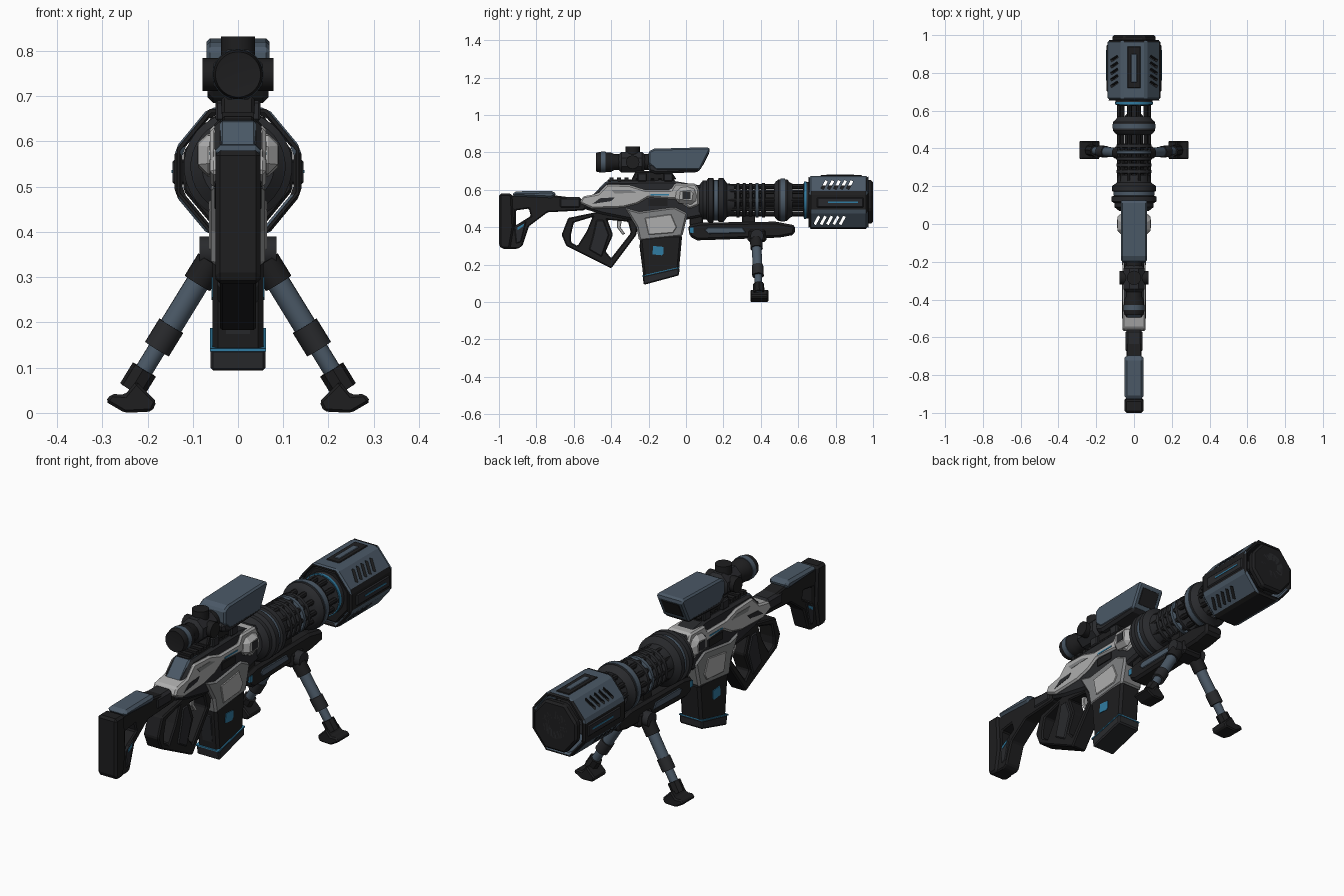
import bpy
import bmesh
import math
from mathutils import Vector, Matrix
from mathutils.geometry import tessellate_polygon

default_cube = bpy.data.objects.get("Cube")
if default_cube:
    bpy.data.objects.remove(default_cube, do_unlink=True)


def material(name, red, green, blue):
    mat = bpy.data.materials.new(name)
    mat.use_nodes = True
    colour = (red, green, blue, 1)
    mat.diffuse_color = colour
    mat.node_tree.nodes["Principled BSDF"].inputs["Base Color"].default_value = colour
    return mat


BLACK = material("black polymer", .013, .013, .014)
CHARCOAL = material("charcoal metal", .022, .023, .026)
SLATE = material("slate blue paint", .07, .1, .135)
LIGHT = material("light grey paint", .42, .42, .42)
MID = material("mid grey paint", .22, .225, .23)
BLUE = material("bright blue accent", .03, .2, .36)


def finish(name, mesh, mat, bevel=0, smooth=False):
    """Clean the normals, link the object and add the edge chamfer."""
    bm = bmesh.new()
    bm.from_mesh(mesh)
    bmesh.ops.recalc_face_normals(bm, faces=bm.faces)
    bm.to_mesh(mesh)
    bm.free()
    mesh.materials.append(mat)
    if smooth:
        mesh.shade_smooth()
        mesh.set_sharp_from_angle(angle=math.radians(35))
    obj = bpy.data.objects.new(name, mesh)
    bpy.context.scene.collection.objects.link(obj)
    if bevel:
        mod = obj.modifiers.new("chamfer", "BEVEL")
        mod.width, mod.segments, mod.limit_method = bevel, 1, "ANGLE"
    return obj


def prism(name, outline, half, mat, holes=(), bevel=.006, axis="x", centre=0):
    """Extrude an outline, with optional holes, along x or y."""
    loops = [outline, *holes]
    flat = [p for loop in loops for p in loop]
    count = len(flat)
    place = (lambda d, p: (d, *p)) if axis == "x" else (lambda d, p: (p[0], d, p[1]))
    verts = [place(centre + side * half, p) for side in (-1, 1) for p in flat]
    if holes:
        caps = tessellate_polygon([[Vector((*p, 0)) for p in loop] for loop in loops])
    else:
        caps = [tuple(range(count))]
    faces = [tuple(i + shift for i in cap) for shift in (0, count) for cap in caps]
    start = 0
    for loop in loops:
        for i in range(len(loop)):
            a, b = start + i, start + (i + 1) % len(loop)
            faces.append((a, b, b + count, a + count))
        start += len(loop)
    mesh = bpy.data.meshes.new(name)
    mesh.from_pydata(verts, [], faces)
    return finish(name, mesh, mat, bevel)


def box(name, y_range, z_range, half, mat, bevel=.005, x=0):
    (y0, y1), (z0, z1) = y_range, z_range
    return prism(name, [(y0, z0), (y1, z0), (y1, z1), (y0, z1)], half, mat, (), bevel, "x", x)


def lathe(name, profile, mat, z, sides=32):
    """Turn a (y, radius) profile around an axis parallel to y."""
    verts, faces = [], []
    for y, r in profile:
        for i in range(sides):
            a = math.tau * (i + .5) / sides
            verts.append((r * math.cos(a), y, z + r * math.sin(a)))
    for k in range(len(profile) - 1):
        for i in range(sides):
            j, base = (i + 1) % sides, k * sides
            faces.append((base + i, base + j, base + j + sides, base + i + sides))
    last = len(verts) - sides
    faces += [tuple(range(sides)), tuple(range(last, last + sides))]
    mesh = bpy.data.meshes.new(name)
    mesh.from_pydata(verts, [], faces)
    return finish(name, mesh, mat, 0, True)


def rod(name, start, end, radius, mat, sides=16):
    start, end = Vector(start), Vector(end)
    axis = end - start
    matrix = Matrix.Translation((start + end) / 2) @ axis.to_track_quat("Z", "Y").to_matrix().to_4x4()
    bm = bmesh.new()
    bmesh.ops.create_cone(bm, cap_ends=True, segments=sides, radius1=radius,
                          radius2=radius, depth=axis.length, matrix=matrix)
    mesh = bpy.data.meshes.new(name)
    bm.to_mesh(mesh)
    bm.free()
    return finish(name, mesh, mat, 0, True)


# Stock: skeleton frame, cheek rest and butt pad
prism("stock_frame", [(-.97, .57), (-.7, .57), (-.58, .555), (-.5, .52), (-.55, .49), (-.74, .48),
                      (-.84, .405), (-.875, .3), (-.9, .285), (-.97, .285)], .04, BLACK,
      [[(-.91, .49), (-.84, .5), (-.83, .46), (-.91, .41)]])
prism("stock_butt_pad", [(-1, .58), (-.93, .58), (-.92, .4), (-.94, .285), (-.985, .285), (-1, .3)],
      .05, BLACK, bevel=.015)
prism("stock_cheek_rest", [(-.93, .565), (-.92, .592), (-.71, .595), (-.69, .57), (-.72, .555)],
      .05, SLATE, bevel=.012)
prism("stock_side_brace", [(-.92, .4), (-.85, .44), (-.88, .32), (-.91, .31)], .044, CHARCOAL)
prism("stock_blue_trim", [(-.9, .4), (-.865, .42), (-.87, .405), (-.9, .385)], .046, BLUE, bevel=0)
box("buffer_tube_cover", (-.68, -.56), (.5, .562), .045, CHARCOAL, .012)

# Receiver: dark core under light shells
prism("receiver_core", [(-.55, .5), (-.5, .57), (-.42, .645), (-.08, .65), (.1, .62), (.1, .46),
                        (0, .44), (-.3, .44), (-.45, .47)], .052, CHARCOAL, bevel=.012)
prism("receiver_upper_shell", [(-.57, .53), (-.55, .565), (-.47, .58), (-.42, .63), (-.3, .625),
                               (-.22, .6), (-.08, .6), (-.06, .635), (.05, .635), (.07, .6),
                               (.07, .52), (.02, .5), (-.06, .55), (-.2, .56), (-.26, .525),
                               (-.34, .505), (-.5, .5)], .062, LIGHT, bevel=.008)
prism("receiver_front_flare", [(-.06, .53), (-.05, .61), (.03, .62), (.06, .59), (.05, .52)],
      .088, LIGHT, bevel=.022)
box("flare_vent", (-.02, .025), (.55, .59), .0895, CHARCOAL, 0)
prism("magazine_well", [(-.33, .507), (-.25, .485), (-.06, .51), (.01, .475), (-.02, .35),
                        (-.25, .325), (-.265, .4)], .06, MID, bevel=.01)
prism("magazine_well_panel", [(-.22, .45), (-.08, .47), (-.05, .4), (-.07, .37), (-.2, .36)],
      .064, LIGHT, bevel=.003)
prism("shell_rear_slot", [(-.5, .525), (-.4, .54), (-.38, .56), (-.46, .555)], .0635, CHARCOAL, bevel=0)
prism("shell_slate_inlay", [(-.4, .6), (-.3, .6), (-.26, .585), (-.38, .58)], .0635, MID, bevel=0)
box("ejection_window", (-.2, -.1), (.515, .55), .056, BLACK, 0)
box("receiver_blue_trim", (-.19, -.09), (.57, .577), .0635, BLUE, 0)
box("top_rail", (-.42, -.06), (.64, .655), .035, BLACK)
for k in range(9):
    y = -.41 + k * .04
    box("rail_tooth", (y, y + .022), (.65, .665), .035, BLACK, 0)
prism("rear_hump", [(-.5, .57), (-.43, .645), (-.36, .65), (-.36, .6)], .04, SLATE)

# Grip, trigger and magazine
prism("grip_loop", [(-.63, .45), (-.46, .485), (-.25, .49), (-.265, .36), (-.4, .18), (-.64, .3),
                    (-.665, .36)], .04, BLACK,
      [[(-.615, .36), (-.6, .425), (-.5, .455), (-.53, .38), (-.58, .3), (-.615, .32)],
       [(-.42, .44), (-.31, .43), (-.295, .37), (-.4, .235), (-.43, .27), (-.39, .36)]])
prism("grip_inner_panel", [(-.48, .44), (-.44, .44), (-.41, .36), (-.45, .24), (-.52, .28), (-.5, .35)],
      .045, CHARCOAL)
prism("trigger", [(-.37, .45), (-.34, .45), (-.35, .4), (-.325, .365), (-.34, .36), (-.37, .4)],
      .012, LIGHT, bevel=.003)
prism("magazine", [(-.25, .36), (-.02, .36), (-.04, .145), (-.225, .095)], .056, BLACK, bevel=.012)
prism("magazine_base", [(-.232, .14), (-.035, .185), (-.037, .143), (-.226, .092)], .061, CHARCOAL)
prism("magazine_base_trim", [(-.235, .142), (-.035, .188), (-.035, .182), (-.235, .136)], .0615, BLUE, bevel=0)
prism("magazine_window", [(-.18, .255), (-.175, .3), (-.12, .295), (-.12, .26), (-.13, .25)],
      .059, BLUE, bevel=0)
prism("magazine_rear_ridge", [(-.25, .31), (-.235, .31), (-.217, .17), (-.232, .17)], .03, CHARCOAL, bevel=.004)

# Barrel: core, stepped collars, rods and rings
AXIS = .545
lathe("barrel_core", [(0, .05), (.4, .05), (.4, .038), (.66, .038), (.66, .08), (.97, .08)], BLACK, AXIS)
lathe("rear_collar", [(.07, .08), (.09, .105), (.11, .105), (.12, .12), (.145, .12), (.15, .105),
                      (.17, .105), (.175, .118), (.2, .118), (.22, .09), (.26, .085)], CHARCOAL, AXIS)
lathe("rear_collar_band", [(.15, .108), (.172, .108)], SLATE, AXIS)
for k in range(5):
    y = .265 + k * .034
    lathe("barrel_rib", [(y, .075), (y + .005, .092), (y + .02, .092), (y + .026, .075)],
          SLATE if k == 3 else CHARCOAL, AXIS)
lathe("front_collar", [(.47, .085), (.48, .1), (.495, .112), (.54, .112), (.555, .095), (.57, .088)],
      CHARCOAL, AXIS)
lathe("front_collar_band", [(.505, .115), (.53, .115)], SLATE, AXIS)
lathe("shroud_root", [(.625, .07), (.63, .095), (.67, .1)], CHARCOAL, AXIS)
lathe("blue_ring", [(.632, .1), (.645, .1)], BLUE, AXIS)
for k in range(10):
    a = math.tau * k / 10
    x, z = .077 * math.cos(a), AXIS + .077 * math.sin(a)
    rod("barrel_rod", (x, .2, z), (x, .65, z), .013, BLACK, 8)


# Muzzle shroud: hollow octagon with slanted vents cut through
def octagon(scale):
    half = [(.14, .483), (.14, .585), (.065, .675), (-.065, .675)]
    points = half + [(-x, 1.07 - z - .003) for x, z in half]
    return [(x * scale, AXIS + (z - AXIS) * scale) for x, z in points]


shroud = prism("muzzle_shroud", octagon(1), .16, SLATE, [octagon(.88)], .012, "y", .815)
shroud.data.materials.append(BLACK)
for face in shroud.data.polygons:
    if abs(face.normal.x) > .9 or abs(face.normal.y) > .9 or face.normal.z < -.9:
        face.material_index = 1
bm = bmesh.new()
for height, first in ((.627, .74), (.437, .7)):
    for k in range(5):
        matrix = (Matrix.Translation((0, first + k * .034, height)) @ Matrix.Rotation(-.5, 4, "X")
                  @ Matrix.Diagonal((.5, .015, .05, 1)))
        bmesh.ops.create_cube(bm, size=1, matrix=matrix)
mesh = bpy.data.meshes.new("vent_cutter")
bm.to_mesh(mesh)
bm.free()
cutter = finish("vent_cutter", mesh, BLACK)
cutter.hide_render = True
cut = shroud.modifiers.new("vents", "BOOLEAN")
cut.operation, cut.solver, cut.object = "DIFFERENCE", "EXACT", cutter
graph = bpy.context.evaluated_depsgraph_get()
shroud_mesh = bpy.data.meshes.new_from_object(shroud.evaluated_get(graph))
shroud.modifiers.clear()
shroud.data = shroud_mesh
bpy.data.objects.remove(cutter, do_unlink=True)
prism("muzzle_cap", octagon(.82), .02, BLACK, bevel=.01, axis="y", centre=.98)
prism("shroud_back_plate", octagon(.86), .01, BLACK, axis="y", centre=.675)
lathe("muzzle_bore", [(.99, .07), (1, .065), (1, .03), (.985, .02)], CHARCOAL, AXIS)
box("shroud_side_bar", (.7, .95), (.505, .56), .145, CHARCOAL)
box("shroud_blue_line", (.76, .92), (.53, .537), .147, BLUE, 0)
box("shroud_top_panel", (.72, .94), (.66, .679), .035, BLACK, .003)
box("shroud_top_strip", (.75, .9), (.67, .682), .015, SLATE, .002)

# Underside rail and bipod
prism("under_rail", [(.01, .41), (.02, .35), (.06, .33), (.5, .345), (.58, .36), (.585, .41),
                     (.48, .43), (.08, .425)], .048, BLACK, bevel=.012)
prism("under_rail_side", [(.1, .385), (.12, .4), (.3, .4), (.32, .37), (.12, .365)], .052, SLATE, bevel=.003)
box("under_rail_blue_tip", (.02, .04), (.37, .4), .05, BLUE, 0)
for y in (.02, .3):
    box("rail_mount", (y, y + .07), (.41, .48), .03, BLACK)
rod("bipod_hinge", (-.085, .38, .355), (.085, .38, .355), .035, CHARCOAL)
box("bipod_bracket", (.33, .43), (.32, .39), .055, BLACK, .012)
for side in (-1, 1):
    top, foot = Vector((side * .06, .375, .335)), Vector((side * .235, .39, .05))

    def along(t):
        return top.lerp(foot, t)

    rod("bipod_upper_leg", along(0), along(.6), .026, SLATE)
    rod("bipod_shoulder", along(0), along(.17), .033, BLACK)
    rod("bipod_collar", along(.5), along(.68), .031, CHARCOAL)
    rod("bipod_lower_leg", along(.6), along(1), .02, SLATE)
    rod("bipod_ankle", along(.84), along(1), .03, BLACK, 8)
    sole = [(.18, .025), (.19, .003), (.25, 0), (.293, .025), (.28, .042), (.25, .04),
            (.225, .07), (.2, .045)]
    prism("bipod_foot", [(side * x, z) for x, z in sole], .048, BLACK, (), .006, "y", .392)

# Scope: eyepiece, turrets, hooded body and mount
SIGHT = .748
lathe("scope_eyepiece", [(-.48, .038), (-.482, .05), (-.46, .055), (-.4, .052), (-.385, .043),
                         (-.15, .043)], BLACK, SIGHT)
lathe("scope_eyepiece_ring", [(-.455, .0565), (-.43, .0565)], SLATE, SIGHT)
lathe("scope_turret_block", [(-.36, .045), (-.345, .06), (-.235, .06), (-.22, .045)], CHARCOAL, SIGHT, 8)
rod("scope_top_turret", (0, -.285, SIGHT), (0, -.285, .832), .038, BLACK)
rod("scope_side_turrets", (-.078, -.285, SIGHT), (.078, -.285, SIGHT), .036, BLACK)
prism("scope_body", [(-.2, .805), (-.17, .82), (.12, .828), (.13, .815), (.075, .705), (-.16, .705),
                     (-.2, .74)], .07, SLATE, bevel=.022)
prism("scope_lower_body", [(-.21, .74), (-.1, .745), (.02, .725), (.08, .72), (.07, .695), (-.16, .685),
                           (-.2, .7)], .067, CHARCOAL, bevel=.012)
prism("scope_lens", [(.112, .8), (.125, .8), (.09, .728), (.075, .728)], .048, BLACK, bevel=.002)
prism("scope_mount", [(-.29, .655), (-.27, .7), (-.08, .7), (-.05, .655)], .036, BLACK)
for y in (-.26, -.12):
    box("scope_mount_clamp", (y, y + .05), (.645, .69), .05, CHARCOAL)
